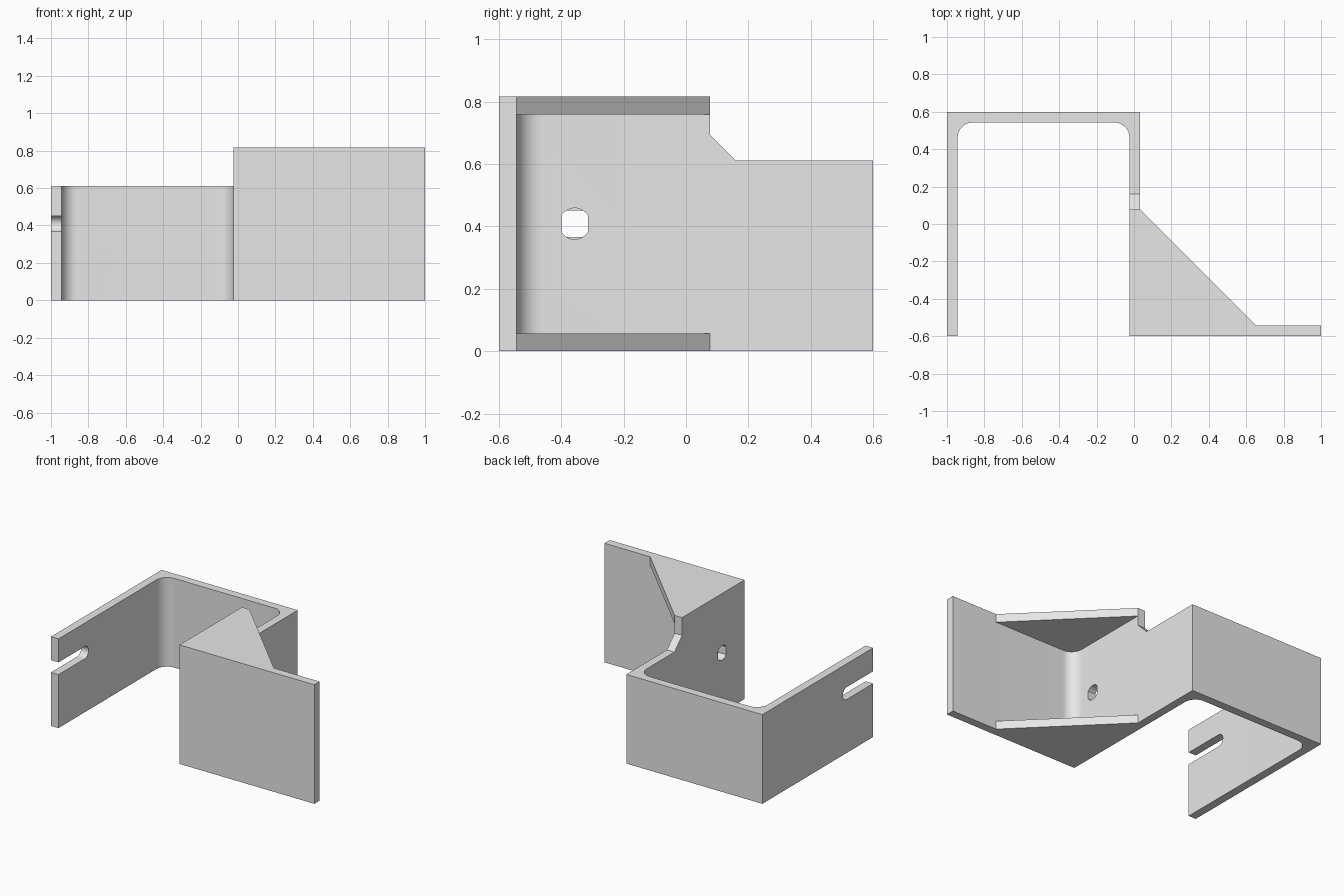
import bpy, bmesh, math
from mathutils import Vector

if "Cube" in bpy.data.objects:
    bpy.data.objects.remove(bpy.data.objects["Cube"])

T = 0.057          # sheet thickness
R = 0.082          # inner bend radius
H, LOW = 0.817, 0.612   # tall and low flange heights
HOLE_Z = 0.409


def prism(name, pts, axis, lo, hi):
    """Extrude a 2D outline along z (points are x, y) or x (points are y, z)."""
    place = (lambda p, h: (p[0], p[1], h)) if axis == 'z' else (lambda p, h: (h, p[0], p[1]))
    bm = bmesh.new()
    a = [bm.verts.new(place(p, lo)) for p in pts]
    b = [bm.verts.new(place(p, hi)) for p in pts]
    n = len(pts)
    bm.faces.new(a[::-1])
    bm.faces.new(b)
    for i in range(n):
        j = (i + 1) % n
        bm.faces.new((a[i], a[j], b[j], b[i]))
    bmesh.ops.recalc_face_normals(bm, faces=bm.faces)
    me = bpy.data.meshes.new(name)
    bm.to_mesh(me)
    bm.free()
    ob = bpy.data.objects.new(name, me)
    bpy.context.collection.objects.link(ob)
    return ob


def arc(cx, cy, r, a0, a1, n=16):
    return [(cx + r * math.cos(math.radians(a0 + (a1 - a0) * i / n)),
             cy + r * math.sin(math.radians(a0 + (a1 - a0) * i / n))) for i in range(n + 1)]


def combine(target, other, operation):
    mod = target.modifiers.new(operation.lower(), 'BOOLEAN')
    mod.operation, mod.object, mod.solver = operation, other, 'EXACT'
    bpy.context.view_layer.objects.active = target
    bpy.ops.object.modifier_apply(modifier=mod.name)
    bpy.data.objects.remove(other, do_unlink=True)


# Folded sheet: U-shaped channel plus the front plate, with rounded inner bends
xl, xi, xo = -1 + T, -0.024, 0.033
yb, yf = 0.6 - T, -0.6 + T
plan = [(-1, -0.6), (xl, -0.6)]
plan += arc(xl + R, yb - R, R, 180, 90)
plan += arc(xi - R, yb - R, R, 90, 0)
plan += [(xi, -0.6), (1, -0.6), (1, yf)]
plan += arc(xo + R, yf + R, R, 270, 180)
plan += [(xo, 0.6), (-1, 0.6)]
bracket = prism("bracket", plan, 'z', 0, H)

# Triangular gussets at the bottom and top of the corner
diag = xo + 0.077
for lo, hi in ((0, T), (H - T, H)):
    tri = [(0, diag), (0, -0.57), (diag + 0.57, -0.57)]
    combine(bracket, prism("gusset", tri, 'z', lo, hi), 'UNION')

# Lower the channel walls, with a sloped step in the middle wall
low_cut = [(-0.8, LOW), (0.8, LOW), (0.8, 1), (-0.8, 1)]
combine(bracket, prism("low_cutter", low_cut, 'x', -1.2, -0.4), 'DIFFERENCE')
step_cut = [(0.077, 1), (0.077, 0.695), (0.16, LOW), (0.8, LOW), (0.8, 1)]
combine(bracket, prism("step_cutter", step_cut, 'x', -0.6, 0.2), 'DIFFERENCE')

# Open slot with a round end in the left wall
slot = [(-0.8, HOLE_Z - 0.042)] + arc(-0.315, HOLE_Z, 0.042, -90, 90) + [(-0.8, HOLE_Z + 0.042)]
combine(bracket, prism("slot_cutter", slot, 'x', -1.2, -0.8), 'DIFFERENCE')

# Round hole with two flat sides in the middle wall
a = math.degrees(math.acos(0.042 / 0.05))
hole = arc(-0.357, HOLE_Z, 0.05, a, 180 - a) + arc(-0.357, HOLE_Z, 0.05, 180 + a, 360 - a)
combine(bracket, prism("hole_cutter", hole, 'x', -0.2, 0.2), 'DIFFERENCE')

# Plain metal colour and smooth bends
grey = bpy.data.materials.new("light grey metal")
grey.diffuse_color = (0.8, 0.8, 0.8, 1)
grey.use_nodes = True
grey.node_tree.nodes["Principled BSDF"].inputs["Base Color"].default_value = grey.diffuse_color
bracket.data.materials.clear()
bracket.data.materials.append(grey)
bpy.ops.object.select_all(action='DESELECT')
bracket.select_set(True)
bpy.context.view_layer.objects.active = bracket
bpy.ops.object.shade_smooth_by_angle(angle=math.radians(30))
